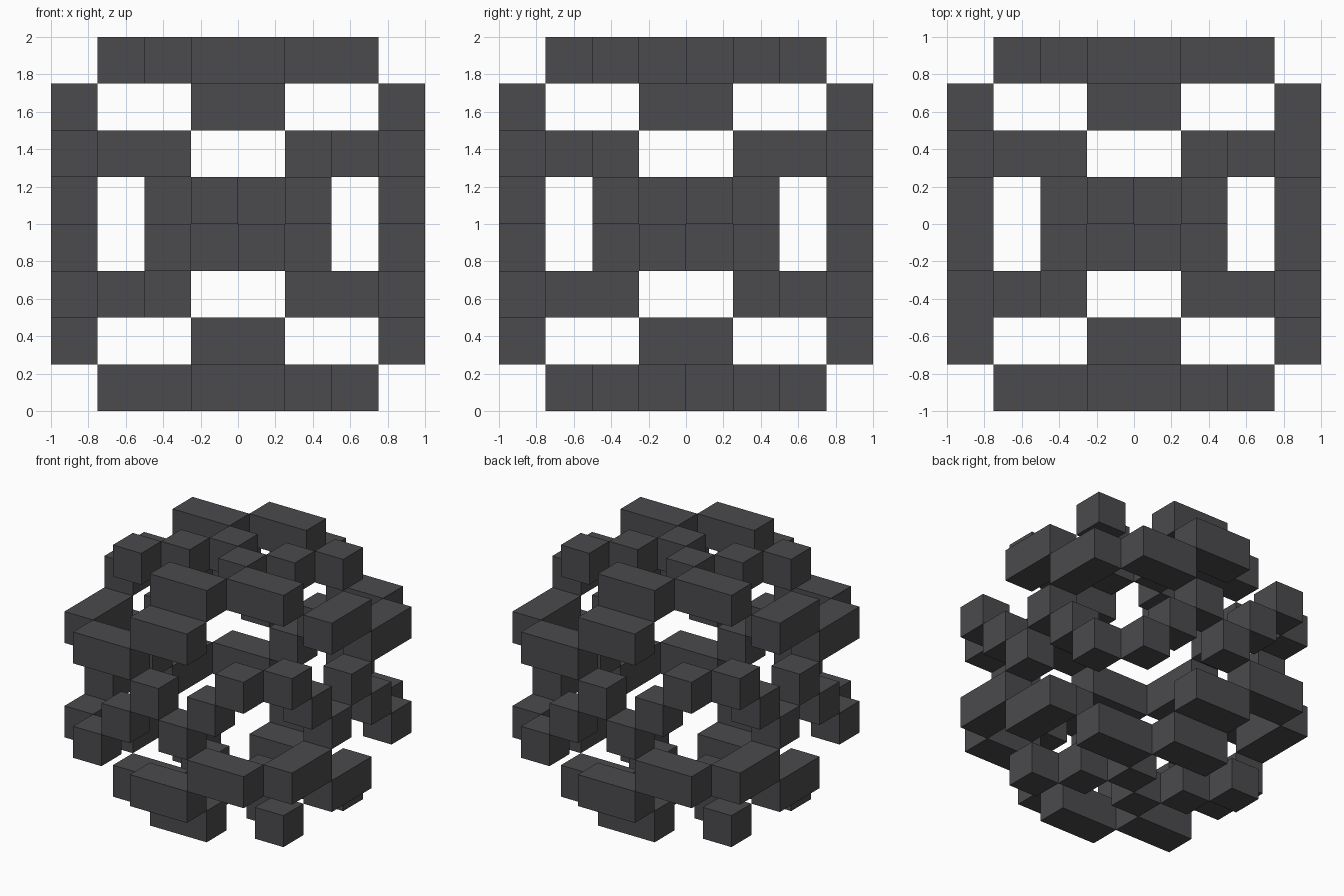
import bpy
from mathutils import Vector

if "Cube" in bpy.data.objects:
    bpy.data.objects.remove(bpy.data.objects["Cube"], do_unlink=True)

CELL = 0.25

# Single flat colour
charcoal = bpy.data.materials.new("charcoal")
charcoal.use_nodes = True
colour = (0.07, 0.07, 0.076, 1)
charcoal.diffuse_color = colour
bsdf = charcoal.node_tree.nodes["Principled BSDF"]
bsdf.inputs["Base Color"].default_value = colour
bsdf.inputs["Roughness"].default_value = 0.9

# Half turns about the three axes
HALF_TURNS = [(1, 1, 1), (1, -1, -1), (-1, 1, -1), (-1, -1, 1)]


def block(name, centre, size):
    """Add one box, measured in cells from the middle of the lattice."""
    bpy.ops.mesh.primitive_cube_add(size=1)
    ob = bpy.context.object
    ob.name = name
    for v in ob.data.vertices:
        v.co = Vector(c * s * CELL for c, s in zip(v.co, size))
    ob.location = Vector(centre) * CELL + Vector((0, 0, 1))
    ob.data.materials.append(charcoal)


def ring(name, centre, size=(1, 1, 1)):
    """Repeat a block by the half turns."""
    for i, turn in enumerate(HALF_TURNS):
        block(f"{name}_{i + 1}", [c * t for c, t in zip(centre, turn)], size)


WIDE, DEEP = (2, 1, 1), (1, 2, 1)

# Bars of two cells
ring("cap_edge_bar", (0, 2.5, 3.5), WIDE)
ring("cap_corner_bar", (2, -1.5, 3.5), WIDE)
ring("face_shoulder_bar", (0, 3.5, 2.5), WIDE)
ring("side_shoulder_bar", (3.5, 0, 2.5), DEEP)
ring("face_bar", (2, 3.5, 1.5), WIDE)
ring("side_bar", (3.5, 2, 1.5), DEEP)

# Single cubes on the top and bottom caps
ring("cap_centre_cube", (0.5, -0.5, 3.5))
ring("cap_middle_cube", (1.5, 0.5, 3.5))
ring("cap_outer_cube", (2.5, 1.5, 3.5))

# Single cubes on the front and back
ring("face_centre_cube", (0.5, 3.5, 0.5))
ring("face_middle_cube", (1.5, -3.5, 0.5))
ring("face_outer_cube", (2.5, -3.5, 1.5))

# Single cubes on the two sides
ring("side_centre_cube", (3.5, 0.5, 0.5))
ring("side_middle_cube", (3.5, -1.5, 0.5))
ring("side_outer_cube", (3.5, -2.5, 1.5))
